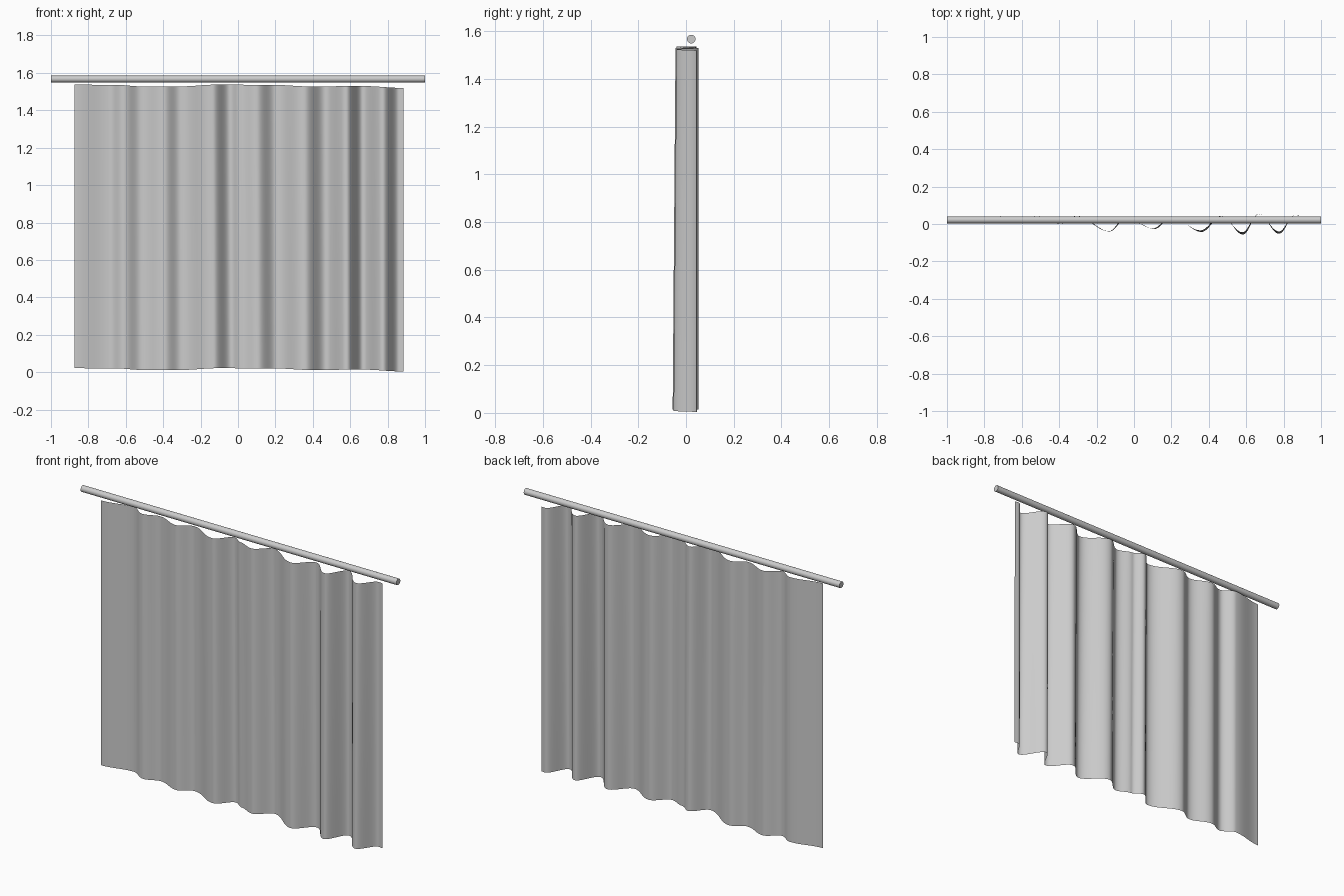
import bpy, math

if "Cube" in bpy.data.objects:
    bpy.data.objects.remove(bpy.data.objects["Cube"])

# fold extrema seen from above: (x, y at top)
LEFT = [(-.875, .010), (-.69, .043), (-.61, .003), (-.52, .043), (-.395, .0),
        (-.31, .043), (-.135, -.039), (-.045, .036), (.013, .005)]
RIGHT = [(.012, .004), (.10, -.024), (.20, .040), (.355, -.034), (.465, .043),
         (.58, -.044), (.665, .053), (.775, -.040), (.86, .046), (.885, .044)]
# gentle waviness of the top edge: (x, z)
HEM = [(-.9, 1.537), (-.66, 1.536), (-.5, 1.527), (-.3, 1.528), (-.12, 1.537),
       (.18, 1.536), (.4, 1.527), (.65, 1.530), (.9, 1.519)]


def ease(points, x):
    """Cosine interpolation between extrema."""
    for (x0, y0), (x1, y1) in zip(points, points[1:]):
        if x <= x1:
            t = (x - x0) / (x1 - x0)
            return y0 + (y1 - y0) * (1 - math.cos(math.pi * t)) / 2
    return points[-1][1]


def curtain(name, folds, cols=160, rows=8):
    x0, x1 = folds[0][0], folds[-1][0]
    verts, faces = [], []
    for r in range(rows + 1):
        d = r / rows
        for c in range(cols + 1):
            x = x0 + (x1 - x0) * c / cols
            y, top = ease(folds, x), ease(HEM, x)
            # folds swing slightly forward towards the floor
            deepen = 0.012 * d * max(0, min(1, (x + .1) / .6)) * max(0, min(1, (.05 - y) / .09))
            drift = 0.008 * d * (1 - c / cols if x0 > 0 else c / cols)
            verts.append((x + drift, y - deepen, top - 1.516 * d))
    w = cols + 1
    for r in range(rows):
        for c in range(cols):
            a = r * w + c
            faces.append((a, a + w, a + w + 1, a + 1))
    me = bpy.data.meshes.new(name)
    me.from_pydata(verts, [], faces)
    me.polygons.foreach_set("use_smooth", [True] * len(faces))
    ob = bpy.data.objects.new(name, me)
    bpy.context.collection.objects.link(ob)


# curtain panels
curtain("left_curtain", LEFT)
curtain("right_curtain", RIGHT)

# rod
bpy.ops.mesh.primitive_cylinder_add(vertices=32, radius=.018, depth=2,
                                    location=(0, .022, 1.567), rotation=(0, math.pi / 2, 0))
bpy.context.object.name = "curtain_rod"
bpy.ops.object.shade_smooth_by_angle()
